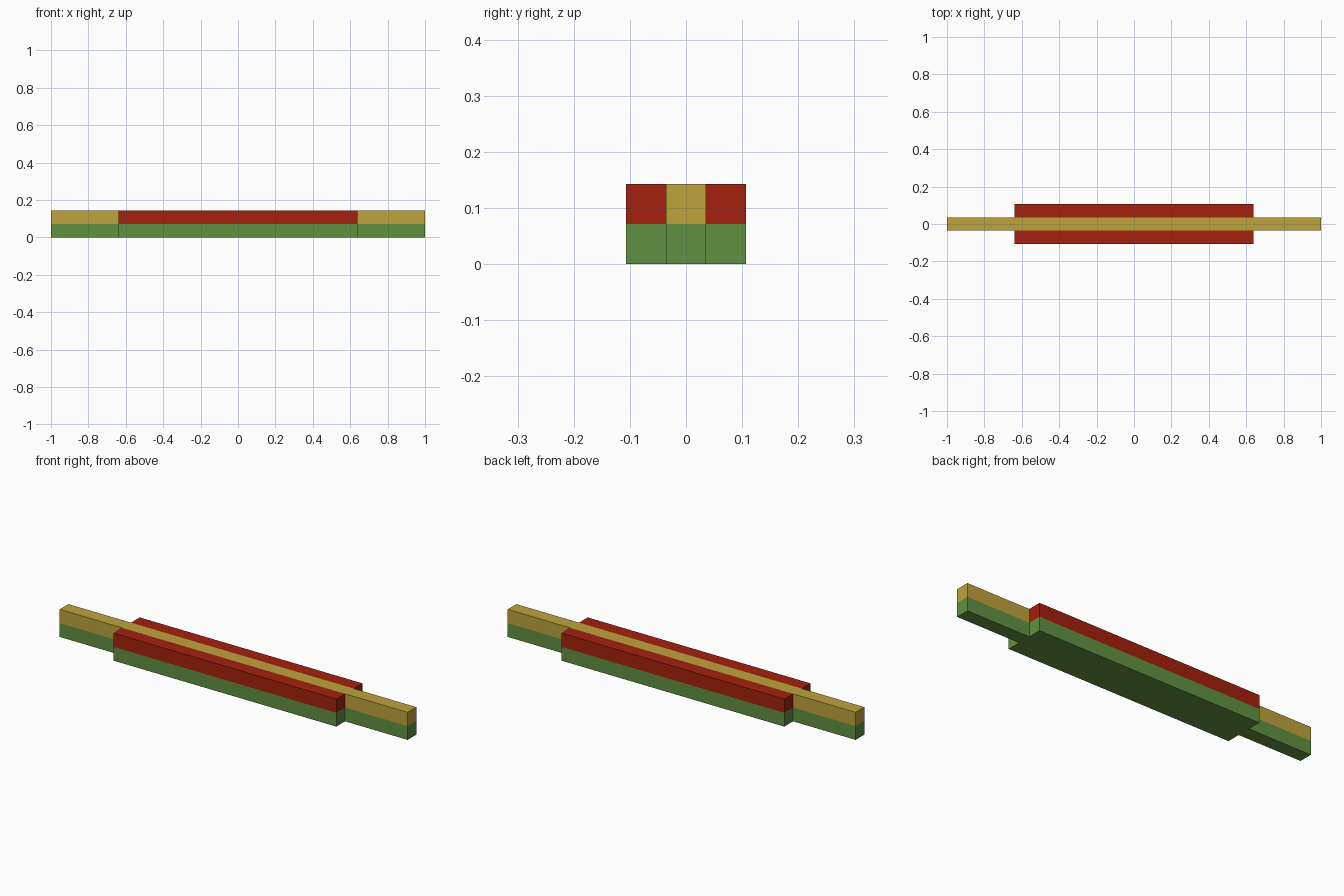
import bpy, bmesh

cube = bpy.data.objects.get("Cube")
if cube:
    bpy.data.objects.remove(cube, do_unlink=True)

END, SLAB_END = 1.0, 0.64          # half lengths of centre bar and side slabs
BAR, SIDE = 0.0357, 0.107          # half widths of centre bar and whole body
LAYER = 0.0715                     # height of each colour layer


def make_material(name, rgb):
    mat = bpy.data.materials.new(name)
    mat.use_nodes = True
    colour = (*rgb, 1.0)
    mat.diffuse_color = colour
    mat.node_tree.nodes["Principled BSDF"].inputs["Base Color"].default_value = colour
    return mat


materials = [
    make_material("green", (0.122, 0.283, 0.054)),
    make_material("mustard_yellow", (0.51, 0.37, 0.045)),
    make_material("red", (0.376, 0.015, 0.004)),
]

# Cross-shaped footprint: a long centre strip with a shorter slab on each side
bm = bmesh.new()
xs = (-END, -SLAB_END, SLAB_END, END)
ys = (-SIDE, -BAR, BAR, SIDE)
for i in range(3):
    for j in range(3):
        if i == 1 or j == 1:
            corners = [(xs[i], ys[j]), (xs[i + 1], ys[j]),
                       (xs[i + 1], ys[j + 1]), (xs[i], ys[j + 1])]
            bm.faces.new([bm.verts.new((x, y, 0)) for x, y in corners])
bmesh.ops.remove_doubles(bm, verts=bm.verts[:], dist=0.0001)

# Raise the footprint into a lower and an upper layer
top = bm.faces[:]
for layer in range(2):
    result = bmesh.ops.extrude_face_region(bm, geom=top, use_keep_orig=(layer == 0))
    raised = [g for g in result["geom"] if isinstance(g, bmesh.types.BMVert)]
    top = [g for g in result["geom"] if isinstance(g, bmesh.types.BMFace)]
    bmesh.ops.translate(bm, verts=raised, vec=(0, 0, LAYER))
bmesh.ops.recalc_face_normals(bm, faces=bm.faces[:])

# Green below, yellow along the centre bar, red on the side slabs
for face in bm.faces:
    centre = face.calc_center_median()
    if centre.z < LAYER:
        face.material_index = 0
    else:
        face.material_index = 1 if abs(centre.y) < BAR + 0.005 else 2

mesh = bpy.data.meshes.new("layered_beam")
bm.to_mesh(mesh)
bm.free()
for mat in materials:
    mesh.materials.append(mat)
beam = bpy.data.objects.new("layered_beam", mesh)
bpy.context.collection.objects.link(beam)
